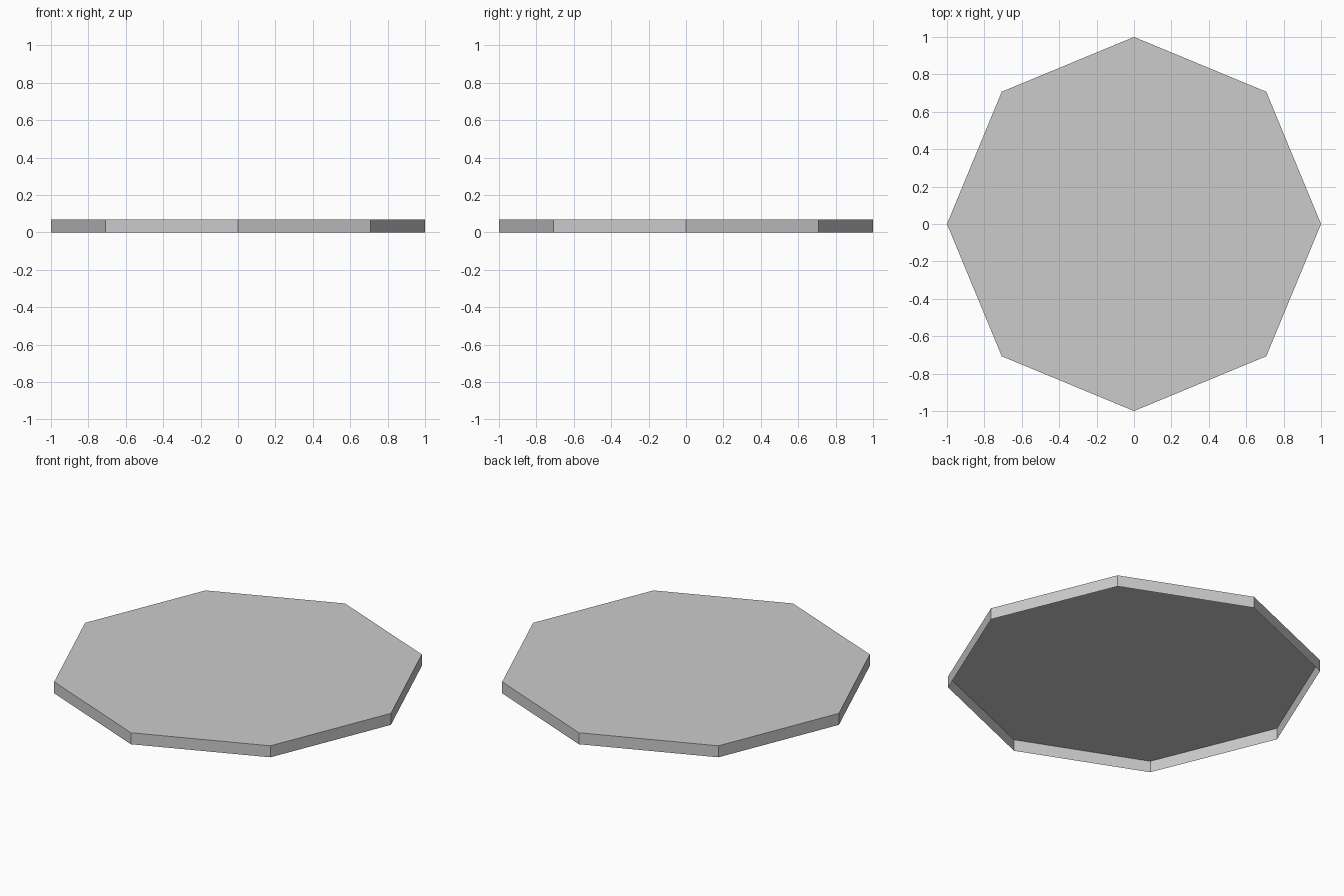
import bpy
import bmesh
import math

if "Cube" in bpy.data.objects:
    bpy.data.objects.remove(bpy.data.objects["Cube"])

HEIGHT = 0.068


def mesh_object(name, bm):
    mesh = bpy.data.meshes.new(name)
    bm.to_mesh(mesh)
    bm.free()
    obj = bpy.data.objects.new(name, mesh)
    bpy.context.collection.objects.link(obj)
    return obj


# Octagonal lid: top face and thin side walls, open underneath
bm = bmesh.new()
ring = [(math.cos(i * math.pi / 4), math.sin(i * math.pi / 4)) for i in range(8)]
top = bm.faces.new([bm.verts.new((x, y, HEIGHT)) for x, y in ring])
skirt = bmesh.ops.extrude_edge_only(bm, edges=list(top.edges))["geom"]
for v in skirt:
    if isinstance(v, bmesh.types.BMVert):
        v.co.z = 0
bmesh.ops.recalc_face_normals(bm, faces=bm.faces)
if top.normal.z < 0:
    bmesh.ops.reverse_faces(bm, faces=bm.faces)
mesh_object("octagonal_plate", bm)

# Flat stepped inlay: outline of three squares overlapping on a diagonal
S = 0.0685
STEPS = [(-2, -2), (0, -2), (0, -1), (1, -1), (1, 0), (2, 0),
         (2, 2), (0, 2), (0, 1), (-1, 1), (-1, 0), (-2, 0)]
CENTRES = [(0.015, 0.02), (-0.012, 0.668), (-0.433, 0.455),
           (0.412, 0.41), (-0.647, 0.035), (0.668, -0.012),
           (-0.417, -0.393), (0.438, -0.413), (-0.021, -0.60)]

for n, (cx, cy) in enumerate(CENTRES, 1):
    bm = bmesh.new()
    bm.faces.new([bm.verts.new((cx + S * u, cy + S * v, HEIGHT + 0.001))
                  for u, v in STEPS])
    mesh_object(f"stepped_inlay_{n}", bm)
